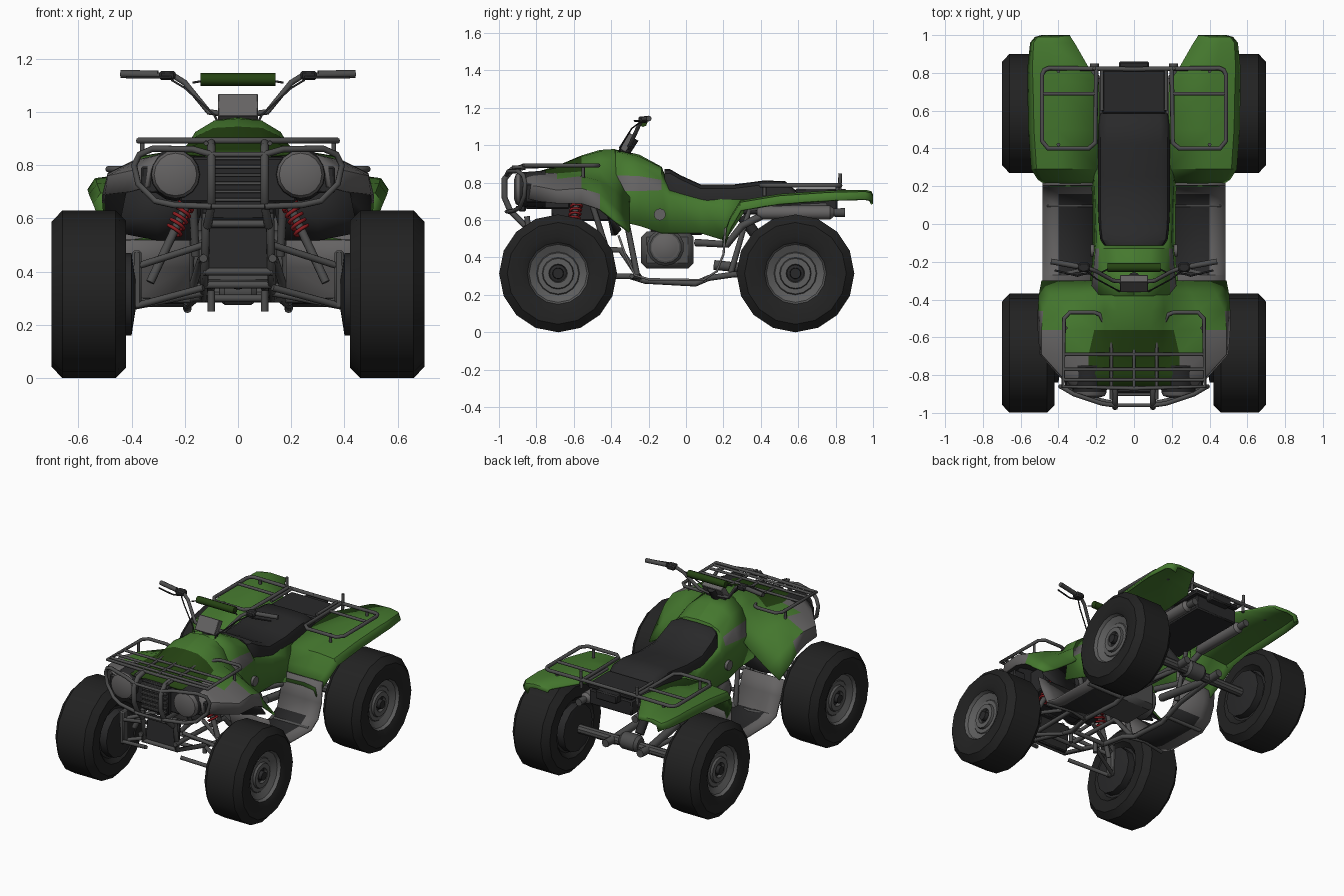
import bpy, bmesh, math
from mathutils import Vector, Matrix

if "Cube" in bpy.data.objects:
    bpy.data.objects.remove(bpy.data.objects["Cube"])


def mat(name, r, g, b):
    m = bpy.data.materials.new(name)
    m.diffuse_color = (r, g, b, 1)
    m.use_nodes = True
    m.node_tree.nodes["Principled BSDF"].inputs["Base Color"].default_value = m.diffuse_color
    return m


GREEN = mat("green paint", .06, .19, .028)
DKGREEN = mat("dark green", .018, .055, .006)
TIRE = mat("tire rubber", .016, .016, .016)
BLACK = mat("black plastic", .022, .022, .023)
TUBE = mat("dark grey metal", .075, .075, .075)
GREY = mat("grey plastic", .13, .125, .125)
RIM = mat("rim grey", .11, .11, .11)
RED = mat("red spring", .27, .012, .015)


def make(name, verts, faces, mats, idx=None, mirror=True, thick=0, inner=0, angle=40, recalc=False):
    me = bpy.data.meshes.new(name)
    me.from_pydata([tuple(v) for v in verts], [], faces)
    for m in mats:
        me.materials.append(m)
    if idx:
        for p, i in zip(me.polygons, idx):
            p.material_index = i
    if recalc:
        bm = bmesh.new()
        bm.from_mesh(me)
        bmesh.ops.remove_doubles(bm, verts=bm.verts, dist=1e-5)
        bmesh.ops.recalc_face_normals(bm, faces=bm.faces)
        bm.to_mesh(me)
        bm.free()
    me.polygons.foreach_set("use_smooth", [True] * len(me.polygons))
    me.set_sharp_from_angle(angle=math.radians(angle))
    ob = bpy.data.objects.new(name, me)
    bpy.context.collection.objects.link(ob)
    if thick:
        s = ob.modifiers.new("thickness", "SOLIDIFY")
        s.thickness, s.offset, s.material_offset = thick, -1, inner
    if mirror:
        ob.modifiers.new("mirror", "MIRROR")
    return ob


def loft(name, secs, mats, rule=None, caps=False, **kw):
    """Skin between sections (lists of 3D points); rule(j, centre) picks the slot."""
    n = len(secs[0])
    verts = [Vector(p) for s in secs for p in s]
    faces = [(i*n+j, i*n+j+1, (i+1)*n+j+1, (i+1)*n+j) for i in range(len(secs)-1) for j in range(n-1)]
    idx = [rule(k % (n-1), sum((verts[v] for v in f), Vector()) / 4) if rule else 0 for k, f in enumerate(faces)]
    if caps:
        faces += [tuple(reversed(range(n))), tuple(range(len(verts)-n, len(verts)))]
        idx += [0, 0]
    return make(name, verts, faces, mats, idx, **kw)


def lathe(name, prof, c, axis, mats, idx=None, n=16, mirror=True):
    """Revolve (height, radius) profile about X or Y through c."""
    A, U = (Vector((1, 0, 0)), Vector((0, 1, 0))) if axis == "X" else (Vector((0, 1, 0)), Vector((1, 0, 0)))
    verts, faces, fi = [], [], []
    for h, r in prof:
        for k in range(n):
            a = 2 * math.pi * k / n
            verts.append(Vector(c) + A*h + U*r*math.sin(a) + Vector((0, 0, r*math.cos(a))))
    for i in range(len(prof)-1):
        for k in range(n):
            faces.append((i*n+k, i*n+(k+1) % n, (i+1)*n+(k+1) % n, (i+1)*n+k))
            fi.append(idx[i] if idx else 0)
    faces += [tuple(range(n)), tuple(range(len(verts)-n, len(verts)))]
    fi += [0, fi[-1]]
    return make(name, verts, faces, mats, fi, mirror=mirror, angle=35, recalc=True)


def box(name, c, size, m, rx=0, mirror=False, bevel=.008):
    bm = bmesh.new()
    bmesh.ops.create_cube(bm, size=1)
    bm.transform(Matrix.Translation(c) @ Matrix.Rotation(math.radians(rx), 4, "X") @ Matrix.Diagonal((*size, 1)))
    verts = [v.co.copy() for v in bm.verts]
    faces = [tuple(v.index for v in f.verts) for f in bm.faces]
    bm.free()
    ob = make(name, verts, faces, [m], mirror=mirror)
    b = ob.modifiers.new("bevel", "BEVEL")
    b.width, b.segments = bevel, 1
    return ob


def tubes(name, paths, r, m, mirror=True):
    cu = bpy.data.curves.new(name, "CURVE")
    cu.dimensions, cu.bevel_depth, cu.bevel_resolution, cu.use_fill_caps = "3D", r, 2, True
    cu.materials.append(m)
    for path in paths:
        for s in ((1, -1) if mirror else (1,)):
            sp = cu.splines.new("POLY")
            sp.points.add(len(path) - 1)
            for q, p in zip(sp.points, path):
                q.co = (p[0]*s, p[1], p[2], 1)
    bpy.context.collection.objects.link(bpy.data.objects.new(name, cu))


# wheels: tire, rim rings, hub
for nm, y in (("front", -.684), ("rear", .585)):
    lathe(nm + "_wheels", [(.45, .12), (.45, .17), (.42, .2), (.42, .275), (.46, .315), (.66, .315), (.70, .272),
          (.70, .2), (.685, .165), (.665, .155), (.645, .115), (.65, .11), (.65, .085), (.665, .08), (.665, .05), (.645, .045),
          (.65, .03), (.675, .028)], (0, y, .315), "X", [TIRE, RIM, TUBE, BLACK],
          [3, 0, 0, 0, 0, 0, 0, 0, 1, 1, 2, 1, 2, 1, 2, 3, 3])
    lathe(nm + "_brake_drums", [(.385, .06), (.4, .155), (.452, .155)], (0, y, .315), "X", [BLACK], n=12)

# hood with front fenders: green, grey corners, dark underside
hood = [(-.87, [(0, .845), (.08, .845), (.15, .845), (.23, .85), (.29, .83), (.33, .79), (.34, .72)]),
        (-.79, [(0, .86), (.08, .86), (.15, .86), (.24, .855), (.33, .83), (.40, .78), (.41, .70)]),
        (-.69, [(0, .89), (.08, .89), (.15, .88), (.24, .85), (.38, .82), (.49, .76), (.50, .69)]),
        (-.56, [(0, .945), (.09, .94), (.155, .91), (.21, .86), (.36, .835), (.49, .77), (.51, .69)]),
        (-.46, [(0, .975), (.09, .967), (.16, .925), (.20, .86), (.34, .81), (.48, .74), (.51, .66)]),
        (-.38, [(0, .98), (.09, .968), (.155, .92), (.19, .85), (.31, .76), (.44, .67), (.505, .60)]),
        (-.30, [(0, .90), (.08, .89), (.13, .84), (.16, .78), (.26, .69), (.40, .59), (.49, .54)])]


def hood_rule(j, c):
    if j < 3 and c.y < -.6:
        return 4
    return 2 if c.y < -.54 - (.5 - c.x) * .8 or (j == 5 and c.y < -.5) else 0


loft("hood_and_front_fenders", [[(x, y, z) for x, z in s] for y, s in hood],
     [GREEN, BLACK, GREY, BLACK, DKGREEN, BLACK], hood_rule, thick=.012, inner=1)
# dark liner behind the front wheels
loft("front_fender_liners", [[(.14, -.44, .74), (.30, -.44, .74), (.42, -.42, .70)],
     [(.14, -.41, .62), (.30, -.40, .60), (.44, -.375, .60)], [(.16, -.39, .52), (.30, -.37, .52), (.45, -.345, .55)]],
     [BLACK], thick=.01)

# tank and side panels with grey vents
body = [(-.38, [(0, .978), (.09, .966), (.155, .915), (.19, .84), (.23, .755), (.25, .60)]),
        (-.25, [(0, .95), (.09, .94), (.155, .90), (.19, .835), (.215, .755), (.225, .57)]),
        (-.13, [(0, .885), (.09, .88), (.15, .855), (.185, .815), (.205, .76), (.22, .53)]),
        (-.09, [(0, .78), (.09, .78), (.15, .77), (.183, .755), (.20, .73), (.22, .53)]),
        (.08, [(0, .72), (.09, .72), (.15, .72), (.18, .72), (.205, .69), (.22, .53)]),
        (.21, [(0, .71), (.09, .71), (.15, .71), (.19, .71), (.21, .66), (.225, .49)]),
        (.31, [(0, .71), (.09, .71), (.15, .71), (.19, .71), (.20, .69), (.21, .64)])]
loft("tank_and_side_panels", [[(x, y, z) for x, z in s] for y, s in body], [GREEN, GREY],
     lambda j, c: int(j == 3 and c.y < -.13), thick=.01)
lathe("side_panel_plugs", [(.2, .032), (.231, .032)], (0, -.14, .63), "X", [GREY], n=12)

# rear fenders: (y, z, inner x, outer x)
rear = [(.195, .50, .2, .45), (.235, .61, .19, .51), (.29, .70, .18, .545), (.5, .735, .18, .56),
        (.75, .752, .185, .565), (.82, .755, .235, .565), (.96, .757, .315, .55), (.99, .75, .335, .525), (1.0, .73, .34, .49)]
loft("rear_fenders", [[(a, y, z), (a+(b-a)*.6, y, z+.005), (a+(b-a)*.92, y, z-.005), (b, y, z-.045)]
     for y, z, a, b in rear], [GREEN], thick=.012)

# seat
seat = [(-.115, .155, .872, .80), (-.085, .178, .872, .74), (-.03, .185, .84, .71), (.08, .19, .79, .69), (.25, .19, .79, .69),
        (.42, .19, .812, .70), (.53, .187, .808, .71), (.585, .18, .76, .72)]
loft("seat", [[(0, y, t), (w*.75, y, t-.004), (w*.94, y, t-.022), (w, y, (t+b)/2-.01), (w*.98, y, b), (0, y, b)]
     for y, w, t, b in seat], [BLACK], caps=True)
box("rear_tray", (0, .70, .755), (.34, .23, .03), BLACK)
box("under_seat_box", (0, .53, .68), (.32, .56, .10), BLACK)
box("tail_light", (0, .83, .735), (.16, .06, .06), BLACK)

# footwells: curved grey sheets with dark floors
foot = [(-.355, .52), (-.32, .42), (-.27, .31), (-.2, .29), (.09, .285), (.16, .33), (.195, .42), (.205, .56)]
loft("footwells", [[(.18, y, z), (.40, y, z), (.485, y, z)] for y, z in foot], [GREY, BLACK],
     lambda j, c: int(j == 0 and c.z < .32), thick=.012)

# handlebars, grips, pad, instrument, levers and cables
tubes("handlebar", [[(.43, -.20, 1.143), (.24, -.235, 1.135), (.2, -.25, 1.11), (.11, -.30, 1.0), (0, -.31, .985)]], .011, TUBE)
tubes("grips", [[(.44, -.198, 1.143), (.30, -.224, 1.14)]], .015, TUBE)
box("switch_boxes", (.265, -.23, 1.137), (.06, .05, .035), BLACK, mirror=True)
tubes("brake_levers", [[(.25, -.26, 1.13), (.30, -.275, 1.13), (.42, -.245, 1.13)]], .005, BLACK)
tubes("cables", [[(.25, -.25, 1.12), (.2, -.29, 1.09), (.09, -.35, .99), (.07, -.36, .95)],
                 [(.17, -.255, 1.11), (.14, -.24, 1.115), (0, -.235, 1.115)]], .004, BLACK)
tubes("handlebar_pad", [[(-.14, -.23, 1.122), (.14, -.23, 1.122)]], .024, DKGREEN, mirror=False)
tubes("steering_column", [[(0, -.35, .93), (0, -.28, 1.04)]], .03, BLACK, mirror=False)
box("instrument_panel", (0, -.315, 1.015), (.15, .045, .10), GREY, rx=-32, bevel=.003)

# front face: nose, grille, headlights
box("nose_core", (0, -.74, .745), (.44, .24, .17), BLACK)
box("grille_frame", (0, -.875, .745), (.20, .04, .20), BLACK)
for i in range(6):
    box(f"grille_slat_{i}", (0, -.9, .67+i*.031), (.19, .02, .012), TUBE, bevel=.002)
lathe("headlights", [(-.05, .05), (-.04, .08), (-.02, .09), (.12, .10)], (.235, -.87, .765), "Y", [GREY, BLACK], [0, 0, 1])
box("corner_housings", (.32, -.80, .745), (.09, .12, .10), BLACK, mirror=True)

# front bumper
tubes("bumper_loops", [[(.1, -.96, .84), (.17, -.95, .86), (.32, -.90, .862), (.37, -.87, .84), (.39, -.86, .80),
      (.375, -.865, .73), (.31, -.89, .665), (.24, -.92, .65), (.1, -.95, .645)]], .012, TUBE)
tubes("bumper_uprights", [[(.1, -.86, .885), (.1, -.93, .87), (.1, -.97, .82), (.1, -.97, .72), (.1, -.94, .65), (.115, -.86, .57)]], .016, TUBE)
tubes("bumper_bars", [[(-.1, -.96, z), (.1, -.96, z)] for z in (.645, .84)], .01, TUBE, mirror=False)

# front rack
Z = .892
tubes("front_rack_rim", [[(0, -.58, Z), (.13, -.58, Z), (.18, -.48, Z), (.21, -.468, Z), (.34, -.468, Z), (.37, -.50, Z), (.375, -.86, Z), (0, -.87, Z)]], .011, TUBE)
tubes("front_rack_bars", [[(0, y, Z), (.375, y, Z)] for y in (-.69, -.77, -.825)] +
      [[(.12, -.58, Z), (.12, -.93, Z-.01)], [(.0, -.58, Z), (.0, -.87, Z)], [(.36, -.55, Z), (.36, -.55, .82)]], .009, TUBE)

# rear rack
Z = .785
tubes("rear_rack_rim", [[(0, .82, Z), (.45, .825, Z), (.475, .815, Z), (.487, .79, Z), (.487, .44, Z), (.455, .40, Z), (.24, .40, Z), (.205, .43, Z), (.2, .82, Z)]], .012, TUBE)
tubes("rear_rack_bars", [[(.2, .69, Z), (.485, .69, Z)], [(.21, .82, .73), (.21, .825, .85)], [(.17, .60, Z), (.17, .82, Z)],
      [(.4, .42, Z), (.4, .42, .73)], [(.4, .81, Z), (.4, .81, .745)]], .010, TUBE)

# frame
tubes("frame_rails", [[(.12, -.85, .62), (.125, -.83, .40), (.13, -.45, .30), (.16, -.3, .30), (.19, -.22, .275), (.19, .05, .26), (.19, .12, .29),
      (.17, .26, .31), (.12, .6, .30)],
      [(.13, -.86, .45), (.14, -.35, .44), (.19, -.24, .28)], [(.16, -.42, .74), (.17, -.32, .60), (.19, -.26, .30)],
      [(.17, -.5, .68), (.16, -.43, .46)], [(.15, .24, .32), (.15, .34, .66), (.15, .75, .68)]], .016, TUBE)
tubes("frame_crossbars", [[(0, y, z), (.13, y, z)] for y, z in ((-.83, .40), (-.65, .35), (-.45, .30), (-.85, .58))] +
      [[(.1, -.5, .33), (.1, -.5, .25)]], .014, TUBE)
tubes("foot_pegs", [[(.17, -.28, .295), (.3, -.25, .295), (.47, -.29, .30)], [(.18, .1, .28), (.46, .1, .28)]], .013, TUBE)
box("front_skid_panel", (0, -.80, .48), (.24, .03, .18), BLACK, rx=-8)
box("front_core", (0, -.54, .665), (.28, .36, .14), BLACK)

# front suspension with red coil springs
tubes("front_arms", [[(.13, -.80, .34), (.39, -.69, .27)], [(.13, -.54, .32), (.39, -.67, .27)],
      [(.13, -.78, .50), (.38, -.69, .42)], [(.13, -.56, .50), (.38, -.67, .42)]], .013, TUBE)
box("steering_knuckles", (.38, -.68, .37), (.035, .06, .22), TUBE, mirror=True)
top, bot = Vector((.165, -.58, .71)), Vector((.33, -.64, .36))
tubes("front_shocks", [[top, bot]], .017, TUBE)
ax = (bot - top).normalized()
u = ax.cross(Vector((0, 1, 0))).normalized()
w = ax.cross(u)
tubes("front_springs", [[top + ax*(.015 + .0028*i) + (u*math.cos(i*.7) + w*math.sin(i*.7))*.029 for i in range(61)]], .007, RED)

# engine
box("engine_block", (0, -.1, .44), (.30, .28, .2), TUBE, bevel=.03)
box("engine_top", (0, -.05, .59), (.24, .28, .14), BLACK)
lathe("engine_covers", [(.12, .10), (.19, .10), (.205, .085), (.205, .075), (.215, .06)], (0, -.11, .455), "X", [TUBE, GREY], [0, 0, 0, 1], n=14)

# mufflers
lathe("mufflers", [(.38, .02), (.41, .036), (.77, .038), (.79, .022), (.85, .024)], (.21, 0, .64), "Y", [GREY, TUBE], [0, 0, 0, 1], n=12)
tubes("exhaust_pipes", [[(.21, .42, .63), (.2, .3, .57), (.19, .22, .47), (.13, .05, .48)]], .02, TUBE)

# rear axle, swingarm and shock
lathe("rear_axle", [(0, .03), (.46, .03)], (0, .585, .315), "X", [TUBE], n=10)
lathe("rear_gear_housing", [(0, .055), (.05, .055), (.07, .04)], (0, .585, .33), "X", [TUBE], n=12)
tubes("swingarm", [[(.1, .15, .36), (.13, .58, .315), (.13, .68, .32)]], .026, TUBE)
tubes("rear_shock", [[(0, .3, .62), (0, .5, .35)]], .03, BLACK, mirror=False)
